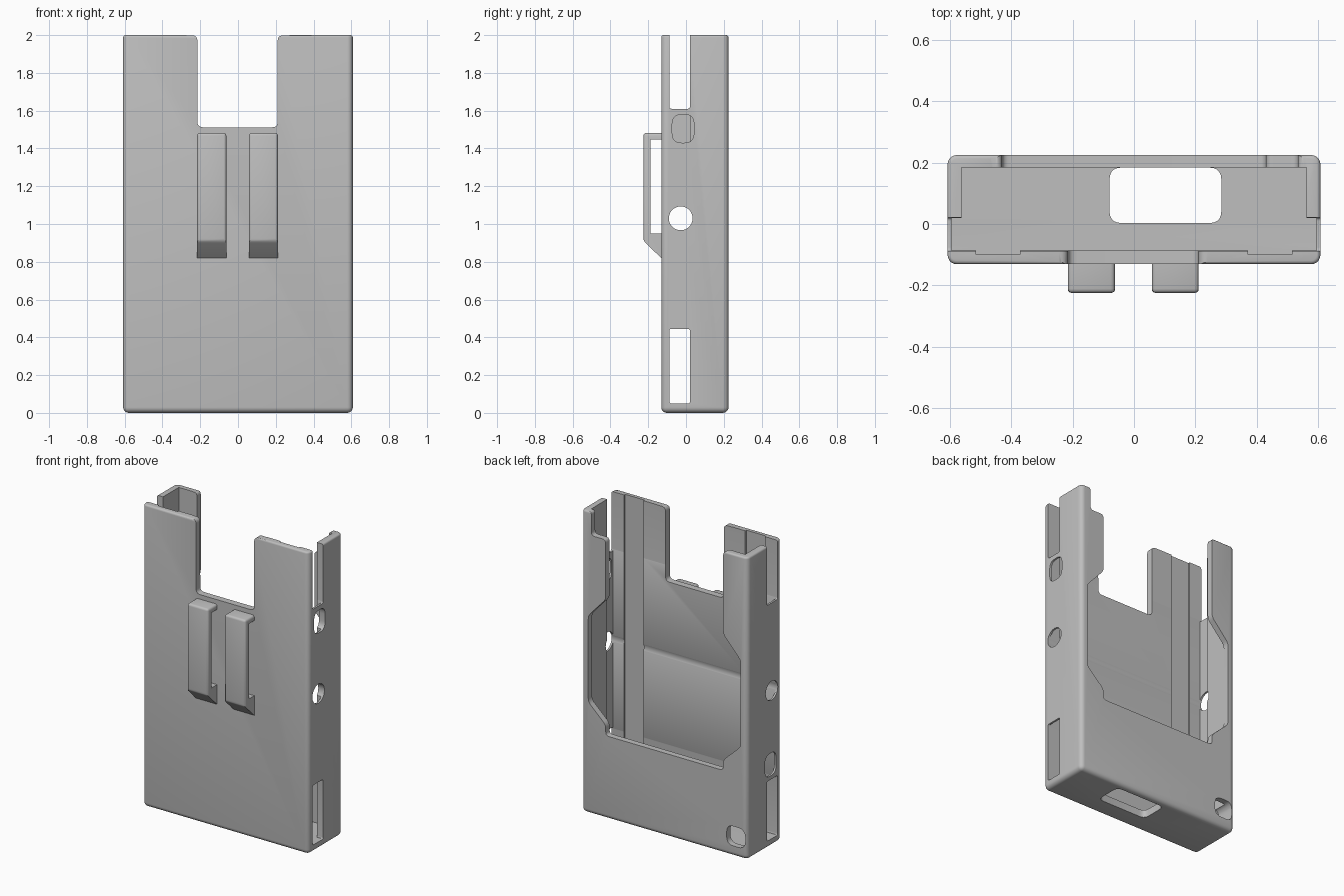
import bpy
import bmesh
import math
from mathutils import Vector

cube = bpy.data.objects.get("Cube")
if cube:
    bpy.data.objects.remove(cube, do_unlink=True)

# Single grey plastic
GREY = (0.52, 0.52, 0.52, 1.0)
plastic = bpy.data.materials.new("grey plastic")
plastic.use_nodes = True
plastic.diffuse_color = GREY
plastic.node_tree.nodes["Principled BSDF"].inputs["Base Color"].default_value = GREY


def make_object(name, bm):
    bmesh.ops.recalc_face_normals(bm, faces=bm.faces)
    mesh = bpy.data.meshes.new(name)
    bm.to_mesh(mesh)
    bm.free()
    mesh.materials.append(plastic)
    obj = bpy.data.objects.new(name, mesh)
    bpy.context.collection.objects.link(obj)
    return obj


def rounded(points, radius, steps=5):
    """Round every corner of a closed outline."""
    pts = [Vector(p) for p in points]
    out = []
    for i, p in enumerate(pts):
        a, b = pts[i - 1] - p, pts[(i + 1) % len(pts)] - p
        r = min(radius, a.length * 0.45, b.length * 0.45)
        start, end = p + a.normalized() * r, p + b.normalized() * r
        for k in range(steps + 1):
            t = k / steps
            out.append(start * (1 - t) ** 2 + p * 2 * t * (1 - t) + end * t * t)
    return out


def rect(a0, a1, b0, b1):
    return [(a0, b0), (a1, b0), (a1, b1), (a0, b1)]


def prism_mesh(points, axis, low, high):
    """Extrude an outline along axis 0, 1 or 2."""
    bm = bmesh.new()
    verts = []
    for p in points:
        co = list(p)
        co.insert(axis, low)
        verts.append(bm.verts.new(co))
    face = bm.faces.new(verts)
    result = bmesh.ops.extrude_face_region(bm, geom=[face])
    move = Vector((0, 0, 0))
    move[axis] = high - low
    moved = [g for g in result["geom"] if isinstance(g, bmesh.types.BMVert)]
    bmesh.ops.translate(bm, verts=moved, vec=move)
    bmesh.ops.recalc_face_normals(bm, faces=bm.faces)
    return bm


def bevel(bm, edges, width, segments):
    bmesh.ops.bevel(bm, geom=edges, offset=width, segments=segments,
                    profile=0.5, affect='EDGES', clamp_overlap=True)


# Outer block: round sides and base, finer rounding on the rim
bm = prism_mesh(rect(-0.608, 0.608, -0.131, 0.225), 2, 0, 2)


def on_rim(edge):
    return all(v.co.z > 1.99 for v in edge.verts)


bevel(bm, [e for e in bm.edges if not on_rim(e)], 0.03, 5)
bevel(bm, [e for e in bm.edges if on_rim(e)], 0.012, 3)
case = make_object("case", bm)

cutters = []


def cut(points, axis, low, high):
    cutters.append(make_object("cutter", prism_mesh(points, axis, low, high)))


# Cavity with side rails and shallow channels in the front wall
half = [(0.563, 0.185), (0.563, 0.02), (0.595, 0.02), (0.595, -0.087),
        (0.515, -0.087), (0.515, -0.099), (0.372, -0.099), (0.372, -0.087)]
cut(half + [(-x, y) for x, y in reversed(half)], 2, 0.05, 2.1)

# Front notch
cut(rounded([(-0.215, 1.512), (0.21, 1.512), (0.21, 1.999), (0.3, 1.999), (0.3, 2.1),
             (-0.3, 2.1), (-0.3, 1.999), (-0.215, 1.999)], 0.03), 1, -0.3, -0.03)

# Back opening, stepped at one upper corner
flank = [(0.43, 0.55), (0.43, 0.62), (0.558, 0.74), (0.558, 1.31), (0.43, 1.45)]
step = [(0.43, 1.845), (0.535, 1.845), (0.535, 1.999), (0.575, 1.999), (0.575, 2.1)]
mouth = [(-0.48, 2.1), (-0.48, 1.999), (-0.43, 1.999)]
cut(rounded(flank + step + mouth + [(-x, z) for x, z in reversed(flank)], 0.025),
    1, 0.1, 0.3)

# Side slots and round hole, passing through both sides
for z0, z1 in ((0.05, 0.445), (1.61, 2.1)):
    cut(rounded(rect(-0.088, 0.021, z0, z1), 0.012), 0, -0.7, 0.7)
circle = [math.tau * i / 40 for i in range(40)]
cut([(-0.028 + 0.063 * math.cos(a), 1.03 + 0.063 * math.sin(a)) for a in circle],
    0, -0.7, 0.7)

# Rounded button windows, one on each side
cut(rounded(rect(-0.073, 0.042, 1.43, 1.58), 0.05), 0, 0.5, 0.7)
cut(rounded(rect(-0.073, 0.042, 0.47, 0.62), 0.05), 0, -0.7, -0.5)

# Small back window and floor opening
cut(rounded(rect(-0.59, -0.455, 0.07, 0.2), 0.05), 1, 0.1, 0.3)
cut(rounded(rect(-0.08, 0.285, 0.003, 0.184), 0.04), 2, -0.1, 0.1)

# Apply the cuts and discard the cutters
for cutter in cutters:
    cutter.hide_render = True
    mod = case.modifiers.new("cut", 'BOOLEAN')
    mod.operation = 'DIFFERENCE'
    mod.solver = 'EXACT'
    mod.object = cutter
bpy.context.view_layer.update()
evaluated = case.evaluated_get(bpy.context.evaluated_depsgraph_get())
final_mesh = bpy.data.meshes.new_from_object(evaluated)
case.modifiers.clear()
case.data = final_mesh
for cutter in cutters:
    bpy.data.objects.remove(cutter, do_unlink=True)

# Two belt loops on the front
loop_profile = [(-0.11, 1.482), (-0.225, 1.482), (-0.225, 0.91), (-0.131, 0.82),
                (-0.11, 0.82), (-0.11, 0.95), (-0.187, 0.95), (-0.187, 1.447),
                (-0.11, 1.447)]
parts = [case]
for name, x0, x1 in (("right_belt_loop", -0.216, -0.062), ("left_belt_loop", 0.058, 0.211)):
    bm = prism_mesh(loop_profile, 0, x0, x1)
    outer = [e for e in bm.edges
             if all(v.co.y < -0.2 or v.co.z > 1.47 for v in e.verts)
             and any(v.co.y < -0.2 for v in e.verts)]
    bevel(bm, outer, 0.014, 3)
    parts.append(make_object(name, bm))

# Smooth the rounded edges, keep corners crisp
bpy.ops.object.select_all(action='DESELECT')
for part in parts:
    part.select_set(True)
bpy.context.view_layer.objects.active = case
bpy.ops.object.shade_smooth_by_angle(angle=math.radians(32))
